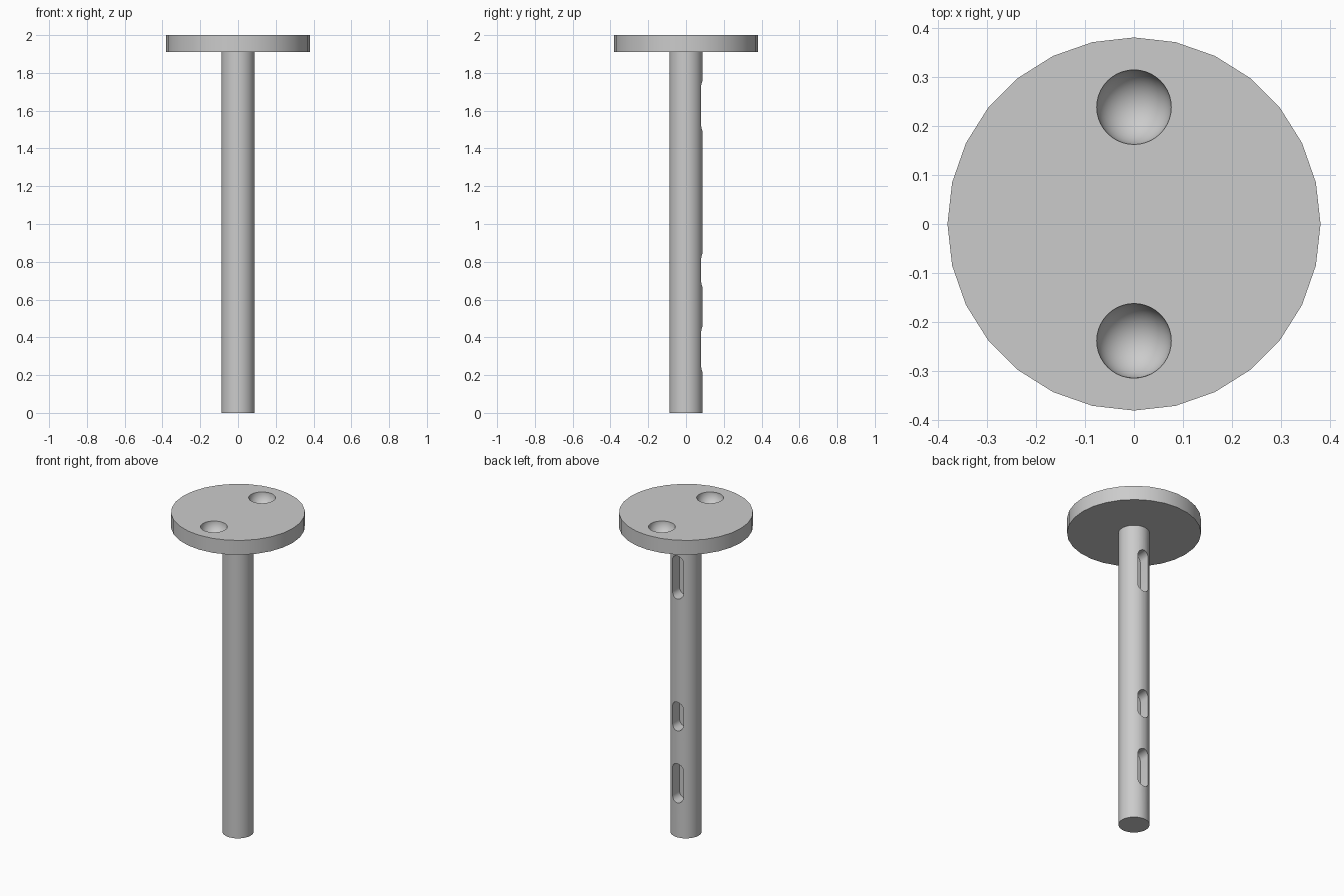
import bpy
import math

cube = bpy.data.objects.get("Cube")
if cube:
    bpy.data.objects.remove(cube)

grey = bpy.data.materials.new("plain_grey")
grey.use_nodes = True
grey.diffuse_color = (0.6, 0.6, 0.6, 1)
grey.node_tree.nodes["Principled BSDF"].inputs["Base Color"].default_value = (0.6, 0.6, 0.6, 1)

DISC_R, DISC_BOTTOM, TOP = 0.38, 1.91, 2.0
SHAFT_R = 0.088
SLOT_HALF, SLOT_FLOOR = 0.037, 0.012


def cylinder(name, radius, bottom, top, sides):
    bpy.ops.mesh.primitive_cylinder_add(vertices=sides, radius=radius, depth=top - bottom,
                                        location=(0, 0, (bottom + top) / 2))
    obj = bpy.context.object
    obj.name = name
    obj.data.materials.append(grey)
    return obj


def cut(target, cutter):
    cutter.data.materials.append(grey)
    mod = target.modifiers.new("cut", "BOOLEAN")
    mod.operation = "DIFFERENCE"
    mod.solver = "EXACT"
    mod.object = cutter
    bpy.context.view_layer.objects.active = target
    bpy.ops.object.modifier_apply(modifier=mod.name)
    bpy.data.objects.remove(cutter)


def slot_cutter(low, high):
    """Round-ended prism that reaches from the slot floor out past the back."""
    outline = []
    for centre, start in ((high - SLOT_HALF, 0), (low + SLOT_HALF, math.pi)):
        for i in range(13):
            a = start + math.pi * i / 12
            outline.append((SLOT_HALF * math.cos(a), centre + SLOT_HALF * math.sin(a)))
    n = len(outline)
    verts = [(x, y, z) for y in (SLOT_FLOOR, 0.15) for x, z in outline]
    faces = [tuple(range(n)), tuple(reversed(range(n, 2 * n)))]
    faces += [(i, i + n, (i + 1) % n + n, (i + 1) % n) for i in range(n)]
    mesh = bpy.data.meshes.new("slot_cutter")
    mesh.from_pydata(verts, [], faces)
    obj = bpy.data.objects.new("slot_cutter", mesh)
    obj.hide_render = True
    bpy.context.collection.objects.link(obj)
    return obj


# Round head with two bowl-shaped dimples
head = cylinder("head_disc", DISC_R, DISC_BOTTOM, TOP, 28)
for y in (-0.238, 0.238):
    bpy.ops.mesh.primitive_uv_sphere_add(segments=40, ring_count=20, radius=0.076,
                                         location=(0, y, TOP))
    bpy.context.object.hide_render = True
    cut(head, bpy.context.object)

# Shaft with three keyed slots along the back
shaft = cylinder("shaft", SHAFT_R, 0, DISC_BOTTOM, 48)
for low, high in ((0.215, 0.46), (0.665, 0.845), (1.49, 1.76)):
    cut(shaft, slot_cutter(low, high))

# Smooth curved walls, crisp rims
for obj in (head, shaft):
    bpy.ops.object.select_all(action="DESELECT")
    obj.select_set(True)
    bpy.context.view_layer.objects.active = obj
    bpy.ops.object.shade_smooth_by_angle(angle=math.radians(30))
